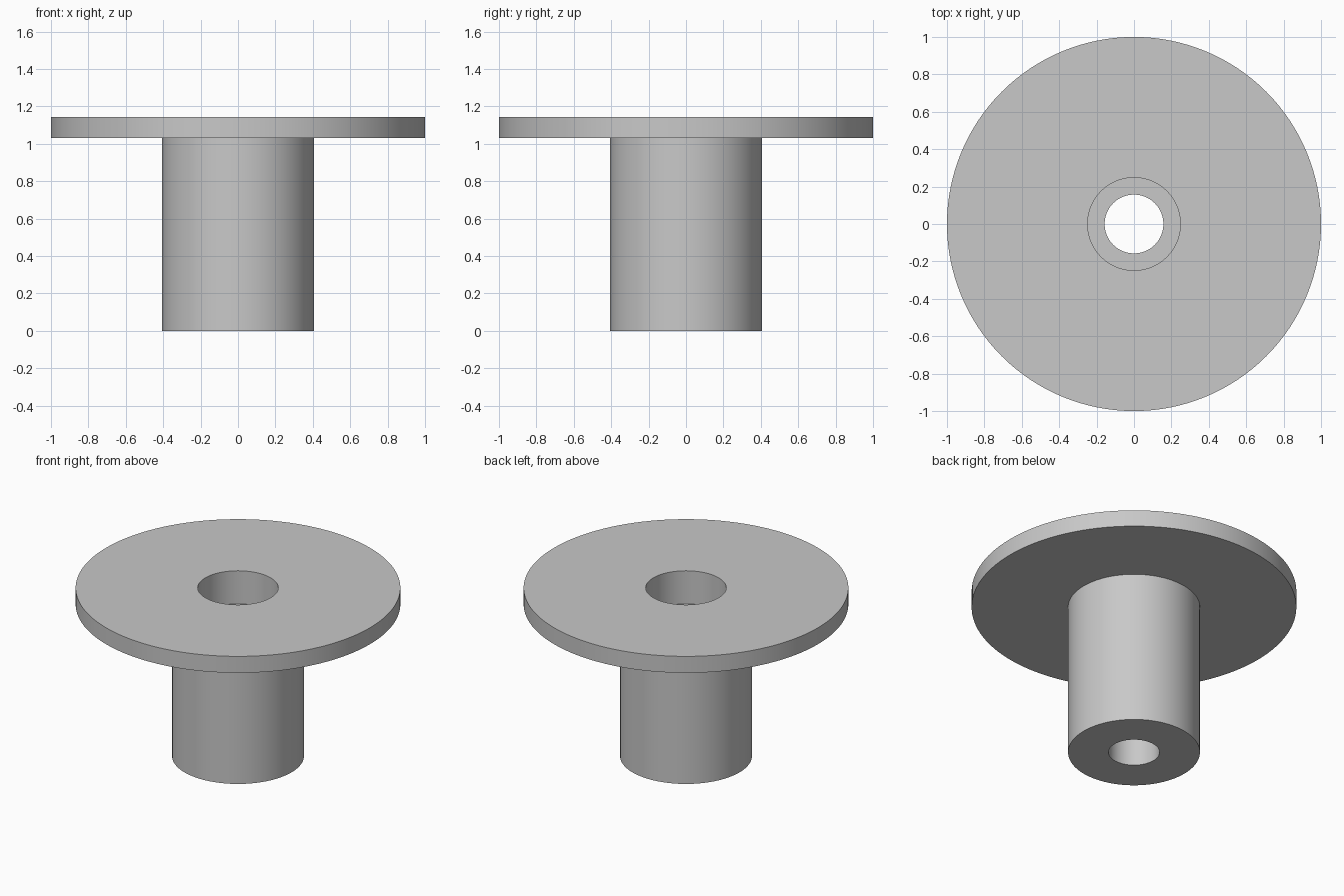
import bpy
import bmesh
import math

cube = bpy.data.objects.get("Cube")
if cube:
    bpy.data.objects.remove(cube, do_unlink=True)

# Plain grey material
grey = bpy.data.materials.new("plain_grey")
grey.use_nodes = True
colour = (0.58, 0.58, 0.58, 1)
grey.diffuse_color = colour
grey.node_tree.nodes["Principled BSDF"].inputs["Base Color"].default_value = colour

# Main dimensions
FLANGE_R, SLEEVE_R, COUNTERBORE_R, BORE_R = 1.0, 0.406, 0.248, 0.157
TOP, FLANGE_Z, LEDGE_Z = 1.144, 1.032, 0.919


def lathe(name, profile, segments=128):
    """Revolve a closed (radius, height) profile around the z axis."""
    bm = bmesh.new()
    verts = [bm.verts.new((r, 0, z)) for r, z in profile]
    edges = [bm.edges.new((v, verts[i - 1])) for i, v in enumerate(verts)]
    bmesh.ops.spin(bm, geom=verts + edges, axis=(0, 0, 1), cent=(0, 0, 0),
                   angle=math.tau, steps=segments, use_merge=True)
    bmesh.ops.remove_doubles(bm, verts=bm.verts, dist=1e-5)
    bmesh.ops.recalc_face_normals(bm, faces=bm.faces)
    mesh = bpy.data.meshes.new(name)
    bm.to_mesh(mesh)
    bm.free()
    obj = bpy.data.objects.new(name, mesh)
    bpy.context.collection.objects.link(obj)
    mesh.materials.append(grey)
    bpy.ops.object.select_all(action="DESELECT")
    obj.select_set(True)
    bpy.context.view_layer.objects.active = obj
    bpy.ops.object.shade_smooth_by_angle(angle=math.radians(30))
    return obj


# Flanged sleeve with a stepped through-bore
lathe("flanged_bushing", [
    (BORE_R, 0), (SLEEVE_R, 0),
    (SLEEVE_R, FLANGE_Z), (FLANGE_R, FLANGE_Z),
    (FLANGE_R, TOP), (COUNTERBORE_R, TOP),
    (COUNTERBORE_R, LEDGE_Z), (BORE_R, LEDGE_Z),
])
